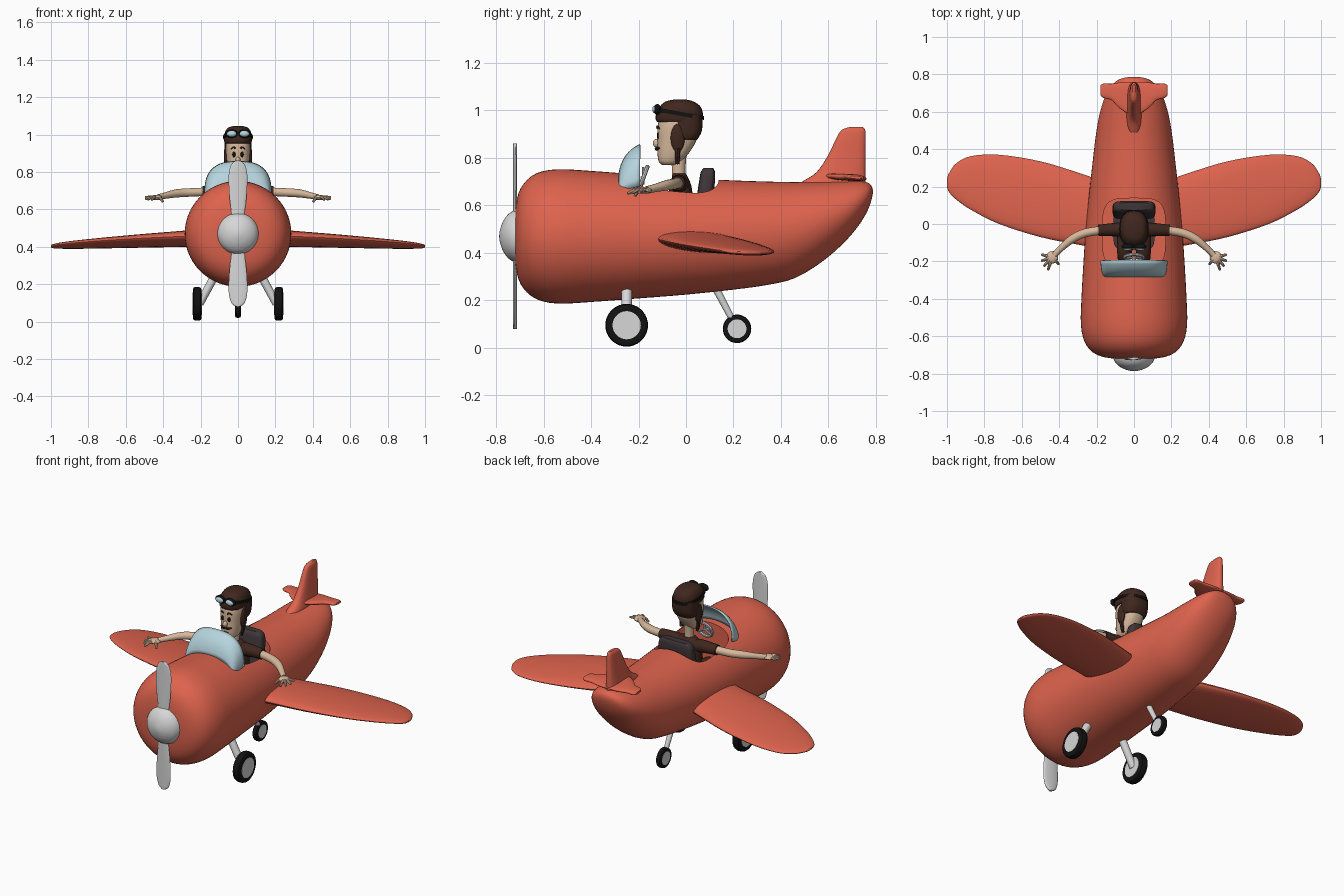
import bpy, bmesh, math
from mathutils import Vector as V

if "Cube" in bpy.data.objects:
    bpy.data.objects.remove(bpy.data.objects["Cube"])

def material(name, c):
    m = bpy.data.materials.new(name)
    m.diffuse_color = (*c, 1)
    m.use_nodes = True
    m.node_tree.nodes["Principled BSDF"].inputs["Base Color"].default_value = m.diffuse_color
    return m

RED = material("red paint", (.73, .125, .075))
GREY = material("light grey", (.68, .68, .68))
BLACK = material("black rubber", (.006, .006, .006))
BLUE = material("pale blue glass", (.47, .66, .73))
SKIN = material("skin", (.68, .48, .33))
BROWN = material("dark brown leather", (.05, .02, .013))
SEAT = material("dark grey seat", (.05, .037, .042))

# ---------- helpers ----------
def add(name, bm, mat):
    bmesh.ops.recalc_face_normals(bm, faces=bm.faces)
    me = bpy.data.meshes.new(name)
    bm.to_mesh(me)
    bm.free()
    me.materials.append(mat)
    o = bpy.data.objects.new(name, me)
    bpy.context.collection.objects.link(o)
    return o

def smooth(rows, k=4):
    """Catmull-Rom resampling of a list of number rows."""
    rows = [V(r) for r in rows]
    out = []
    for i in range(len(rows) - 1):
        a, b, c, d = rows[max(i - 1, 0)], rows[i], rows[i + 1], rows[min(i + 2, len(rows) - 1)]
        for j in range(k):
            t = j / k
            out.append(b + (c - a) * (t / 2) + (2 * a - 5 * b + 4 * c - d) * (t * t / 2)
                       + (3 * b - a - 3 * c + d) * (t ** 3 / 2))
    return out + [rows[-1]]

def spow(x, p):
    return math.copysign(abs(x) ** p, x)

def ring(c, u, v, n=32, p=1):
    c, u, v = V(c), V(u), V(v)
    return [c + u * spow(math.cos(2 * math.pi * i / n), p) + v * spow(math.sin(2 * math.pi * i / n), p)
            for i in range(n)]

def loft(name, rings, mat, closed=True):
    bm = bmesh.new()
    vs = [[bm.verts.new(p) for p in r] for r in rings]
    n = len(vs[0])
    for a, b in zip(vs, vs[1:]):
        for i in range(n if closed else n - 1):
            j = (i + 1) % n
            bm.faces.new((a[i], a[j], b[j], b[i]))
    if closed:
        bm.faces.new(vs[0])
        bm.faces.new(vs[-1])
    return add(name, bm, mat)

def tube(name, pts, mat, n=12, k=4):
    """Tapered tube through (x, y, z, radius) points."""
    pts = smooth(pts, k)
    rings = []
    for i, q in enumerate(pts):
        t = (pts[min(i + 1, len(pts) - 1)].xyz - pts[max(i - 1, 0)].xyz).normalized()
        u = t.cross(V((0, 0, 1)) if abs(t.z) < .95 else V((0, 1, 0))).normalized()
        rings.append(ring(q.xyz, u * q[3], u.cross(t) * q[3], n))
    return loft(name, rings, mat)

def blob(name, c, r, mat):
    bm = bmesh.new()
    bmesh.ops.create_uvsphere(bm, u_segments=16, v_segments=10, radius=1)
    for v in bm.verts:
        v.co = V(c) + V((v.co.x * r[0], v.co.y * r[1], v.co.z * r[2]))
    return add(name, bm, mat)

def columns(name, rows, mat, p=1, n=28):
    """Loft upward from (z, y front, y back, half width) rows."""
    return loft(name, [ring((0, (f + b) / 2, z), (w, 0, 0), (0, (b - f) / 2, 0), n, p)
                       for z, f, b, w in smooth(rows)], mat)

# ---------- fuselage: rows of (y, z bottom, z top, half width) ----------
body = [(-.722, .39, .55, .08), (-.712, .31, .63, .16), (-.685, .25, .69, .222), (-.63, .205, .735, .264),
        (-.54, .186, .752, .284), (-.4, .193, .745, .281), (-.2, .208, .73, .27), (0, .224, .715, .256),
        (.2, .245, .705, .236), (.35, .266, .7, .219), (.46, .294, .698, .206), (.57, .36, .7, .188),
        (.66, .437, .703, .163), (.72, .505, .703, .135), (.76, .567, .698, .1), (.78, .618, .685, .06),
        (.787, .65, .667, .015)]
fuselage = loft("fuselage", [ring((0, y, (a + b) / 2), (w, 0, 0), (0, 0, (b - a) / 2), 56)
                             for y, a, b, w in smooth(body, 3)], RED)

# cockpit opening cut from above
cutter = loft("cockpit_cutter", [ring((0, -.05, z), (.168, 0, 0), (0, .188, 0), 48, .5) for z in (.43, 1)], RED)
mod = fuselage.modifiers.new("cockpit", 'BOOLEAN')
mod.operation, mod.object, mod.solver = 'DIFFERENCE', cutter, 'EXACT'
bpy.context.view_layer.objects.active = fuselage
bpy.ops.object.modifier_apply(modifier="cockpit")
bpy.data.objects.remove(cutter)

# ---------- wings and tail ----------
wing = [(.2, -.13, .24, .447, .045), (.3, -.11, .275, .442, .041), (.5, -.07, .335, .432, .034),
        (.72, 0, .37, .42, .026), (.87, .075, .363, .411, .02), (.95, .13, .325, .406, .015),
        (.99, .172, .27, .403, .01), (1, .2, .24, .402, .004)]
plane = [(0, .575, .76, .718, .014), (.05, .6, .76, .718, .014), (.09, .63, .755, .718, .014),
         (.12, .662, .75, .718, .013), (.165, .675, .75, .718, .012), (.18, .69, .74, .718, .006)]
for side, s in (("left", 1), ("right", -1)):
    for part, rows, p in (("wing", wing, 1), ("tailplane", plane, .8)):
        loft(f"{side}_{part}", [ring((s * x, (f + b) / 2, z), (0, (b - f) / 2, -.035 * (b - f)), (0, 0, t), 32, p)
                                for x, f, b, z, t in map(tuple, smooth(rows))], RED)
columns("tail_fin", [(.65, .42, .755, .045), (.7, .49, .757, .04), (.74, .55, .757, .034), (.81, .598, .757, .027),
                     (.88, .632, .757, .022), (.917, .655, .755, .017), (.93, .69, .745, .008)], RED, .75)

# ---------- propeller ----------
loft("spinner", [ring((0, y, .47), (r, 0, 0), (0, 0, r), 32) for y, r in
                 smooth([(-.7, .11), (-.722, .109), (-.75, .092), (-.772, .06), (-.784, .025), (-.787, .003)])], GREY)
for name, s in (("upper_blade", 1), ("lower_blade", -1)):
    loft(name, [ring((0, -.72, .47 + s * d), (w, .06 * s * w, 0), (0, .008, 0), 20) for d, w in
                smooth([(.04, .03), (.1, .034), (.2, .046), (.31, .05), (.365, .038), (.385, .02), (.391, .005)])], GREY)

# ---------- wheels and struts ----------
def wheel(name, x, y, z, r, w):
    for part, mat, rows in (("tyre", BLACK, [(-1, .7), (-1, .86), (-.8, .96), (-.4, 1), (.4, 1), (.8, .96), (1, .86), (1, .7)]),
                            ("hub", GREY, [(-1.08, .66), (1.08, .66)])):
        loft(f"{name}_{part}", [ring((x + a * w, y, z), (0, b * r, 0), (0, 0, b * r), 36) for a, b in rows], mat)

for side, s in (("left", 1), ("right", -1)):
    wheel(f"{side}_wheel", s * .218, -.25, .095, .09, .023)
    tube(f"{side}_strut", [(s * .1, -.25, .29, .023), (s * .205, -.25, .095, .021)], GREY, 16, 1)
wheel("rear_wheel", 0, .215, .08, .06, .015)
tube("rear_strut", [(0, .11, .28, .017), (0, .21, .09, .013)], GREY, 14, 1)

# ---------- windshield: arched sheet from the nose deck up to its rim ----------
def shield(t):
    rows = []
    for i in range(33):
        a = math.pi * i / 32
        c, s = math.cos(a), math.sin(a)
        rim = V((.18 * spow(c, .75), -.195, .68 + .178 * abs(s) ** .75))
        base = V((.158 * spow(c, .8), -.285, .655 + .075 * s))
        mid = V((.176 * spow(c, .75), -.272, .665 + .158 * abs(s) ** .75))
        rows.append(base * (1 - t) ** 2 + mid * 2 * t * (1 - t) + rim * t * t)
    return rows
glass = loft("windshield", [shield(i / 8) for i in range(9)], BLUE, False)
glass.modifiers.new("thickness", 'SOLIDIFY').thickness = .008

# ---------- cockpit fittings ----------
bpy.ops.mesh.primitive_torus_add(major_radius=.05, minor_radius=.009, location=(0, -.18, .715),
                                 rotation=(math.radians(70), 0, 0), major_segments=28, minor_segments=8)
bpy.context.object.name = "steering_wheel"
bpy.context.object.data.materials.append(GREY)
tube("steering_column", [(0, -.24, .69, .01), (0, -.18, .715, .01)], GREY, 10, 1)
for i in range(3):
    a = math.pi * (.5 + 2 * i / 3)
    tube(f"steering_spoke_{i + 1}", [(0, -.18, .715, .006), (.05 * math.cos(a), -.18, .715 + .047 * math.sin(a), .006)], GREY, 8, 1)
columns("seat_back", [(.43, .02, .09, .11), (.6, .04, .11, .115), (.7, .055, .122, .113),
                      (.74, .062, .122, .105), (.757, .075, .115, .085)], SEAT, .45)
columns("seat_cushion", [(.43, -.14, .08, .11), (.49, -.14, .08, .11)], SEAT, .4)

# ---------- pilot ----------
columns("torso", [(.47, -.07, .03, .075), (.58, -.075, .03, .08), (.67, -.07, .025, .085),
                  (.715, -.06, .01, .07), (.735, -.055, -.002, .04)], BROWN, .8)
columns("neck", [(.7, -.058, -.002, .027), (.76, -.06, -.002, .027), (.84, -.06, .005, .03)], SKIN)
columns("head", [(.77, -.1, -.045, .03), (.785, -.115, -.02, .045), (.82, -.12, .012, .055),
                 (.87, -.12, .042, .062), (.93, -.12, .055, .066), (.98, -.11, .05, .06)], SKIN, .8)
columns("helmet_back", [(.875, -.05, .045, .062), (.89, -.06, .056, .07), (.92, -.062, .068, .073),
                        (.98, -.065, .07, .073)], BROWN, .8)
columns("helmet_crown", [(.952, -.122, .068, .07), (.965, -.128, .071, .074), (.995, -.124, .07, .074),
                         (1.02, -.108, .058, .066), (1.038, -.085, .03, .05), (1.046, -.05, 0, .02)], BROWN, .85)
# tilted goggle strap around the helmet
loft("goggle_strap", [ring((0, -.028, z), (.079, 0, 0), (0, .103, -.018), 32, .85) for z in (.978, .995)], BLACK)
blob("nose", (0, -.124, .862), (.013, .016, .018), SKIN)
blob("mouth", (0, -.117, .812), (.018, .004, .004), BROWN)
for side, s in (("left", 1), ("right", -1)):
    blob(f"{side}_eye", (s * .022, -.118, .893), (.009, .005, .015), BLACK)
    tube(f"{side}_eyebrow", [(s * .012, -.121, .925, .004), (s * .024, -.12, .932, .005), (s * .038, -.112, .923, .003)], BROWN, 8)
    tube(f"{side}_moustache", [(0, -.123, .84, .007), (s * .018, -.123, .838, .008), (s * .036, -.112, .842, .003)], BROWN, 8)
    blob(f"{side}_goggle_frame", (s * .034, -.121, 1.004), (.034, .016, .023), BLACK)
    blob(f"{side}_goggle_lens", (s * .034, -.132, 1.004), (.025, .01, .016), BLUE)
    blob(f"{side}_ear_flap", (s * .062, -.035, .885), (.014, .03, .06), BROWN)
    tube(f"{side}_chin_strap", [(s * .062, -.035, .84, .012), (s * .056, -.036, .8, .01), (s * .05, -.036, .775, .008)], BROWN, 8)
    tube(f"{side}_leg", [(s * .045, -.02, .52, .045), (s * .05, -.15, .53, .04), (s * .05, -.2, .48, .035)], BROWN)
    tube(f"{side}_sleeve", [(s * .04, -.028, .685, .04), (s * .1, -.03, .694, .036), (s * .19, -.034, .694, .03)], BROWN, 16)
    tube(f"{side}_arm", [(s * .17, -.033, .694, .023), (s * .26, -.048, .69, .023), (s * .33, -.08, .685, .022),
                         (s * .39, -.13, .673, .017), (s * .425, -.165, .665, .016)], SKIN, 14)
    blob(f"{side}_palm", (s * .437, -.178, .663), (.032, .034, .014), SKIN)
    for i, (x, y, z) in enumerate([(.496, -.163, .664), (.495, -.197, .655), (.482, -.225, .652), (.46, -.246, .65), (.402, -.215, .64)]):
        tube(f"{side}_finger_{i + 1}", [(s * .437, -.178, .663, .009), (s * (x + .437) / 2, (y - .178) / 2, .665, .009),
                                        (s * x, y, z, .006)], SKIN, 8)

# ---------- smooth shading with sharp edges kept ----------
for o in bpy.context.scene.objects:
    o.select_set(True)
bpy.context.view_layer.objects.active = fuselage
bpy.ops.object.shade_smooth_by_angle(angle=math.radians(40))
